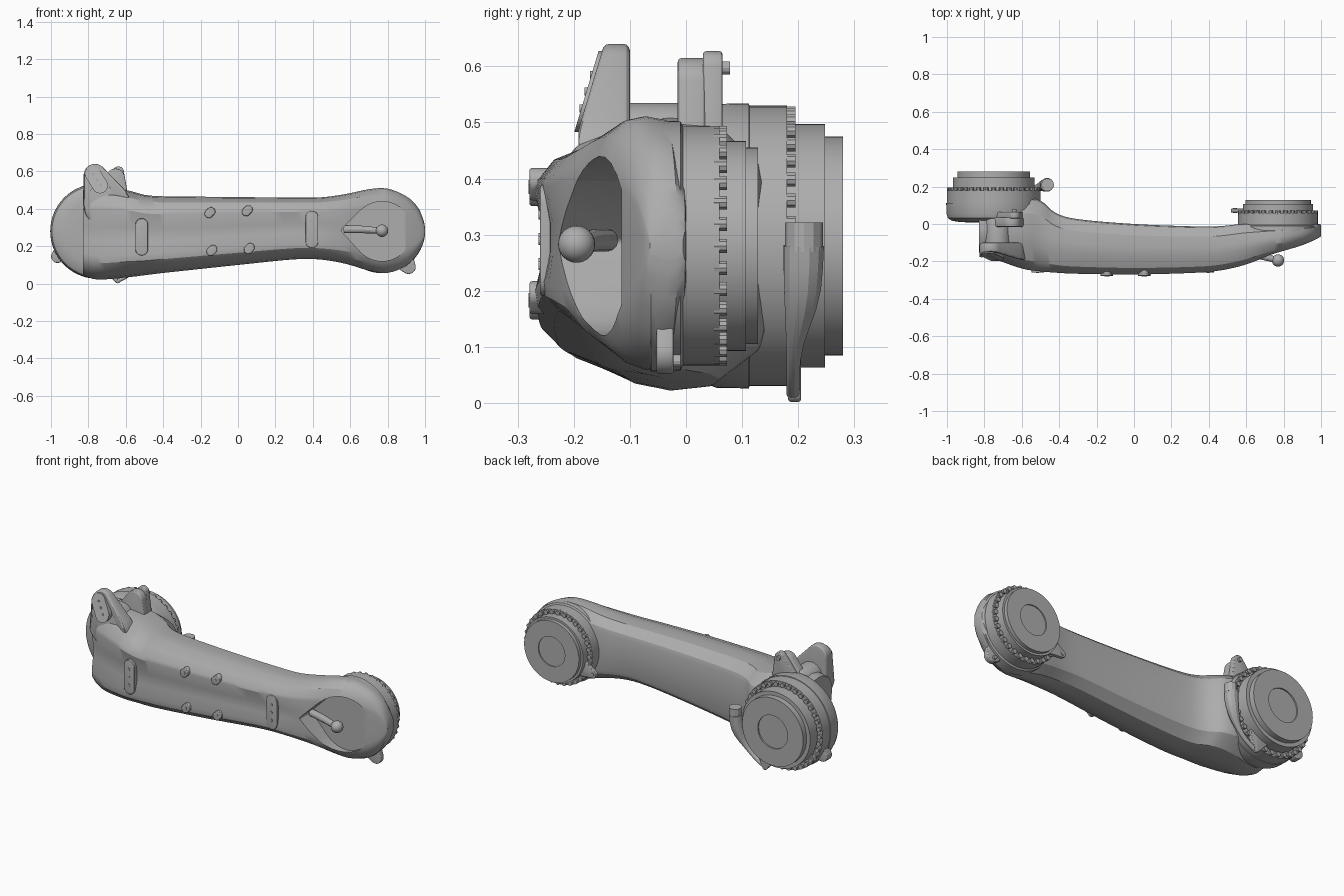
import bpy
import bmesh
from math import acos, atan2, cos, hypot, pi, radians, sin, tau

default_cube = bpy.data.objects.get("Cube")
if default_cube:
    bpy.data.objects.remove(default_cube, do_unlink=True)

# One cast metal colour for everything
metal = bpy.data.materials.new("grey_metal")
metal.use_nodes = True
grey = (0.42, 0.42, 0.42, 1)
metal.diffuse_color = grey
metal.node_tree.nodes["Principled BSDF"].inputs["Base Color"].default_value = grey


def activate(obj):
    bpy.ops.object.select_all(action="DESELECT")
    obj.select_set(True)
    bpy.context.view_layer.objects.active = obj


def smooth(obj, angle=28):
    activate(obj)
    bpy.ops.object.shade_smooth_by_angle(angle=radians(angle))


def finish(name, bm, bevel=0):
    bmesh.ops.recalc_face_normals(bm, faces=bm.faces[:])
    mesh = bpy.data.meshes.new(name)
    bm.to_mesh(mesh)
    bm.free()
    mesh.materials.append(metal)
    obj = bpy.data.objects.new(name, mesh)
    bpy.context.collection.objects.link(obj)
    if bevel:
        mod = obj.modifiers.new("Bevel", "BEVEL")
        mod.width, mod.segments, mod.limit_method = bevel, 3, "ANGLE"
        activate(obj)
        bpy.ops.object.modifier_apply(modifier=mod.name)
    smooth(obj)
    return obj


def skin(bm, rings):
    """Join equal rings of points with quads and close both ends."""
    loops = [[bm.verts.new(p) for p in ring] for ring in rings]
    count = len(loops[0])
    for a, b in zip(loops, loops[1:]):
        for i in range(count):
            j = (i + 1) % count
            bm.faces.new((a[i], a[j], b[j], b[i]))
    bm.faces.new(loops[0])
    bm.faces.new(loops[-1])


def outline(a, ra, b, rb, steps=20):
    """Tangent hull of two circles in the xz plane."""
    heading = atan2(b[1] - a[1], b[0] - a[0])
    spread = acos((ra - rb) / hypot(b[0] - a[0], b[1] - a[1]))
    points = []
    for c, r, start, end in ((a, ra, spread, tau - spread), (b, rb, -spread, spread)):
        for i in range(steps + 1):
            t = heading + start + (end - start) * i / steps
            points.append((c[0] + r * cos(t), c[1] + r * sin(t)))
    return points


def plate(name, a, ra, b, rb, front, back, bevel=0, lean=0, lean_from=0.47):
    """Rounded plate whose front may lean back away from a given height."""
    shape = outline(a, ra, b, rb)
    near = [(x, front + lean * abs(z - lean_from), z) for x, z in shape]
    far = [(x, back, z) for x, z in shape]
    bm = bmesh.new()
    skin(bm, (near, far))
    return finish(name, bm, bevel)


def lathe(name, centre, profile, steps=72):
    """Revolve (radius, y) points about an axis along y."""
    bm = bmesh.new()
    rings = [[(centre[0] + r * cos(tau * i / steps), y, centre[1] + r * sin(tau * i / steps))
              for i in range(steps)] for r, y in profile]
    skin(bm, rings)
    return finish(name, bm)


def bolt(name, centre, radius, front, back, steps=12):
    return lathe(name, centre, [(radius, front), (radius, back)], steps)


def bolt_ring(name, centre, ring, count, radius, front, back):
    bm = bmesh.new()
    for k in range(count):
        t = tau * k / count
        cx, cz = centre[0] + ring * cos(t), centre[1] + ring * sin(t)
        skin(bm, [[(cx + radius * cos(tau * i / 10), y, cz + radius * sin(tau * i / 10))
                   for i in range(10)] for y in (front, back)])
    return finish(name, bm)


def rod(name, points, radii):
    """Tapered round bar along a path."""
    data = bpy.data.curves.new(name, "CURVE")
    data.dimensions, data.bevel_depth, data.bevel_resolution = "3D", 1, 4
    data.use_fill_caps = True
    spline = data.splines.new("POLY")
    spline.points.add(len(points) - 1)
    for point, co, r in zip(spline.points, points, radii):
        point.co, point.radius = (*co, 1), r
    obj = bpy.data.objects.new(name, data)
    bpy.context.collection.objects.link(obj)
    data.materials.append(metal)
    activate(obj)
    bpy.ops.object.convert(target="MESH")
    smooth(bpy.context.object)


def ball(name, centre, radius):
    bm = bmesh.new()
    bmesh.ops.create_uvsphere(bm, u_segments=24, v_segments=16, radius=radius)
    bmesh.ops.translate(bm, verts=bm.verts[:], vec=centre)
    finish(name, bm)


# Arm housing: x, top, bottom, front and rear of each station
stations = [
    (-.83, .5, .045, -.15, .08), (-.75, .512, .022, -.185, .1), (-.6, .5, .033, -.238, .14),
    (-.5, .475, .045, -.253, .125), (-.42, .468, .055, -.26, .06), (-.3, .466, .068, -.266, .026),
    (0, .463, .1, -.27, 0), (.3, .46, .13, -.262, -.012), (.45, .462, .128, -.25, -.012),
    (.58, .48, .105, -.222, 0), (.7, .505, .07, -.18, 0), (.8, .508, .06, -.15, 0),
    (.9, .467, .095, -.113, 0), (.96, .41, .155, -.088, 0), (.99, .345, .215, -.073, 0),
    (1, .3, .26, -.064, -.005)]
# Cross-section as depth and height fractions, with a shallow front channel
section = [
    (1, .2), (1, .8), (.97, .87), (.78, .985), (.55, 1), (.35, .985), (.13, .92), (.02, .82),
    (0, .77), (.05, .58), (.05, .42), (0, .26), (.02, .18), (.13, .095), (.35, .025), (.55, 0),
    (.78, .015), (.97, .13)]


def blend(p, q, r, s, t):
    return [(2 * b + (c - a) * t + (2 * a - 5 * b + 4 * c - d) * t * t
             + (3 * b - a - 3 * c + d) * t ** 3) / 2 for a, b, c, d in zip(p, q, r, s)]


def depth(u, x):
    """Fade the front channel out towards the pocket."""
    return u * max(0, min(1, (.6 - x) / .2)) if u == .05 else u


padded = [stations[0], *stations, stations[-1]]
path = [blend(*padded[i:i + 4], k / 4) for i in range(len(stations) - 1) for k in range(4)]
path.append(stations[-1])
bm = bmesh.new()
skin(bm, [[(x, yf + (yb - yf) * depth(u, x), zb + (zt - zb) * v) for u, v in section]
          for x, zt, zb, yf, yb in path])
housing = finish("arm_housing", bm)

# Teardrop pocket at the slim end
right_hub, left_hub = (.77, .28), (-.75, .28)
cutter = plate("pocket_cutter", right_hub, .16, (.565, .285), .012, -.5, -.115)
cutter.hide_render = True
cut = housing.modifiers.new("Pocket", "BOOLEAN")
cut.operation, cut.solver, cut.object = "DIFFERENCE", "EXACT", cutter
activate(housing)
bpy.ops.object.modifier_apply(modifier=cut.name)
bpy.data.objects.remove(cutter, do_unlink=True)
smooth(housing)

# Lever in the pocket
lever_end = (.77, -.195, .283)
rod("pocket_lever", [(.57, -.14, .29), (.66, -.165, .29), lever_end], (.02, .02, .016))
ball("lever_knob", lever_end, .033)

# Stepped joint hubs with recessed rear discs
lathe("large_hub", left_hub, [
    (.1, .008), (.18, .01), (.225, .018), (.245, .032), (.253, .055), (.254, .112), (.25, .113),
    (.25, .18), (.217, .18), (.217, .248), (.195, .248), (.195, .28), (.095, .28), (.095, .272),
    (.01, .272)])
lathe("small_hub", right_hub, [
    (.14, -.08), (.205, -.075), (.224, -.062), (.222, -.01), (.213, -.005), (.213, .06), (.187, .06),
    (.187, .107), (.175, .107), (.175, .128), (.085, .128), (.085, .122), (.01, .122)])
bolt_ring("large_hub_bolts", left_hub, .236, 36, .013, .17, .195)
bolt_ring("small_hub_bolts", right_hub, .201, 32, .013, .05, .073)

# Clevis on the upper shoulder
plate("front_lug", (-.7, .42), .125, (-.765, .58), .06, -.2, -.1, .012, .3)
plate("front_lug_pad", (-.738, .525), .042, (-.775, .585), .042, -.203, -.15, 0, .3)
plate("clevis_saddle", (-.72, .4), .1, (-.73, .465), .07, -.16, .03, .01)
plate("rear_lug", (-.69, .42), .11, (-.655, .565), .05, -.015, .035, .008)
plate("clamp_ear", (-.68, .45), .09, (-.64, .597), .03, .03, .065, .006)
bolt("clamp_bolt", (-.64, .597), .012, .06, .078)
for i in range(3):
    z = .525 + i * .03
    bolt("lug_screw", (-.735 - i * .02, z), .007, -.206 + .3 * (z - .47), -.15)

# Ears around the hubs
plate("large_hub_side_ear", (-.9, .21), .06, (-.965, .145), .034, .09, .14, .006)
plate("small_hub_lower_ear", (.86, .16), .07, (.912, .09), .038, -.053, -.022, .006)
bolt("lower_ear_bolt", (.905, .075), .011, -.05, -.01)
plate("small_hub_side_ear", (.64, .22), .06, (.54, .19), .022, .062, .082, .004)
bolt("side_ear_bolt", (.54, .19), .01, .058, .086)

# Tapered cable guide wrapping under the large hub
radii = (.037, .036, .034, .029, .022, .016, .013, .012, .012, .012)
rod("cable_guide", [(left_hub[0] + .285 * cos(pi * i / 24), .182 + .75 * r,
                     left_hub[1] - .285 * sin(pi * i / 24)) for i, r in enumerate(radii)], radii)
plate("guide_tip", (-.66, .1), .06, (-.643, .016), .014, .182, .205, .005)
rod("guide_socket", [(-.462, .21, .27), (-.462, .21, .322)], (.034, .034))

# Front cover straps and lifting pads
for x, z in ((-.515, .25), (.395, .29)):
    plate("cover_strap", (x, z - .065), .034, (x, z + .065), .034, -.26, -.22, .004)
    for dz in (-.045, 0, .045):
        bolt("strap_screw", (x, z + dz), .008, -.263, -.25)
for x, z in ((-.15, .38), (.05, .39), (-.14, .178), (.06, .188)):
    plate("lifting_pad", (x - .006, z - .006), .023, (x + .006, z + .006), .023, -.279, -.235, .005)
    bolt("pad_screw", (x, z), .009, -.281, -.27, 6)
